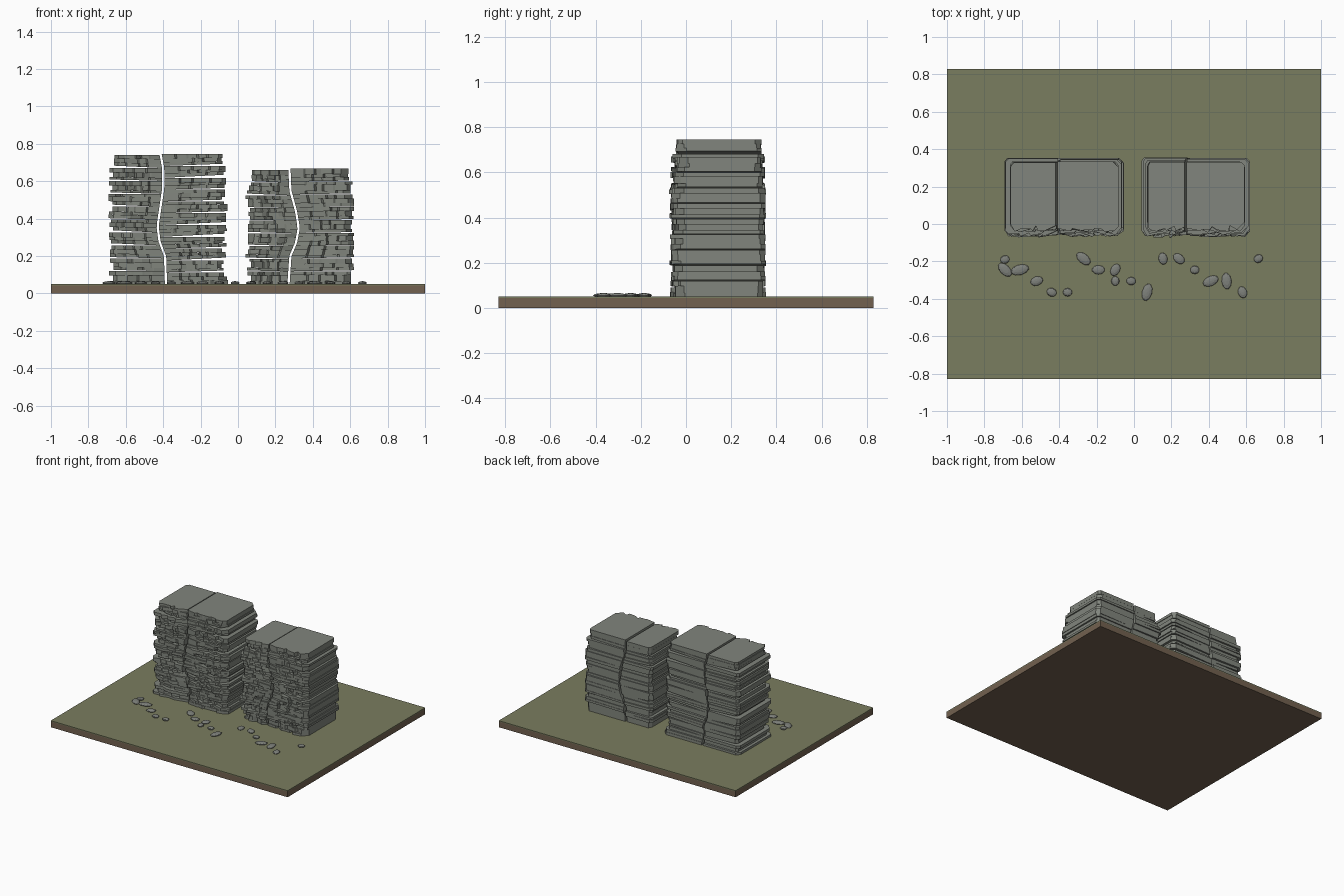
import bpy, bmesh, random
from mathutils import Matrix, Vector

random.seed(7)
if "Cube" in bpy.data.objects:
    bpy.data.objects.remove(bpy.data.objects["Cube"])


def material(name, colour):
    mat = bpy.data.materials.new(name)
    mat.use_nodes = True
    mat.diffuse_color = (*colour, 1)
    mat.node_tree.nodes["Principled BSDF"].inputs["Base Color"].default_value = (*colour, 1)
    return mat


stone = material("grey stone", (0.22, 0.235, 0.205))
pebble_grey = material("pebble grey", (0.21, 0.22, 0.20))
grass = material("olive grass", (0.195, 0.205, 0.115))
soil = material("brown soil", (0.17, 0.12, 0.08))


def finish(name, bm, mat):
    bmesh.ops.recalc_face_normals(bm, faces=bm.faces[:])
    mesh = bpy.data.meshes.new(name)
    bm.to_mesh(mesh)
    bm.free()
    mesh.materials.append(mat)
    obj = bpy.data.objects.new(name, mesh)
    bpy.context.collection.objects.link(obj)
    return obj


def box(name, size, z0, z1, mat):
    bm = bmesh.new()
    bmesh.ops.create_cube(bm, size=1)
    bmesh.ops.scale(bm, vec=(size[0], size[1], z1 - z0), verts=bm.verts[:])
    bmesh.ops.translate(bm, vec=(0, 0, (z0 + z1) / 2), verts=bm.verts[:])
    return finish(name, bm, mat)


# Ground plate
GROUND = 0.05
box("soil_base", (2, 1.66), 0, 0.043, soil)
box("grass_top", (2, 1.66), 0.043, GROUND, grass)


def crack_x(path, z):
    """Position of the vertical crack at a given height."""
    for (za, xa), (zb, xb) in zip(path, path[1:]):
        if z <= zb:
            return xa + (xb - xa) * (z - za) / (zb - za)
    return path[-1][1]


def slab_outline(inset, front, back):
    """Slab plan as (inner-to-outer fraction, y), with a broken front edge."""
    cut = random.uniform(0.015, 0.03)
    nose = random.uniform(0.02, 0.05)
    pts = [(0, back), (1 - cut * 3, back), (1, back - cut),
           (1, front + nose + 0.01), (1 - nose * 3, front + random.uniform(0, 0.02))]
    count = random.randint(3, 4)
    for i in range(count):
        u = 0.78 - 0.66 * (i + random.uniform(0, 0.4)) / count
        tooth = random.uniform(0, 0.035)
        pts.append((u, front + tooth))
        pts.append((u - 0.035, front + random.uniform(0, 0.02)))
    pts.append((0, front + random.uniform(0.005, 0.035)))
    return pts


def rock_block(name, side, outer, path, top, layers, wedge_max):
    """Half a stack: wedge-gapped layers, each split into thin strata."""
    bm = bmesh.new()
    pitch = (top - GROUND) / layers
    for layer in range(layers):
        base = GROUND + layer * pitch
        wedge = random.uniform(0.5, 1) * wedge_max if layer else 0
        bulge = random.uniform(0, 0.014)
        if layer == layers - 1:
            bulge = 0.03
        cuts = [0, random.uniform(0.22, 0.36), random.uniform(0.55, 0.75), 1]
        for lo, hi in zip(cuts, cuts[1:]):
            inset = bulge + random.choice((0, 0.004, 0.012, 0.022))
            if layer == layers - 1:
                inset = bulge + random.uniform(0, 0.006)
            outline = slab_outline(inset, -0.075 + inset * 0.9, 0.355 - inset * 0.7)
            edge = outer - side * inset
            rings = []
            for level in (lo, hi):
                ring = []
                for u, y in outline:
                    z = base + pitch * level
                    inner = crack_x(path, z) + side * 0.006
                    # Outer ends are thinner, leaving a wedge of daylight
                    z += wedge * u * (1 - level)
                    x = inner + (edge - inner) * u
                    ring.append(bm.verts.new((x, y, z)))
                rings.append(ring)
            bottom, upper = rings
            bm.faces.new(bottom)
            bm.faces.new(upper)
            for i in range(len(bottom)):
                j = (i + 1) % len(bottom)
                bm.faces.new((bottom[i], bottom[j], upper[j], upper[i]))
    return finish(name, bm, stone)


# Two stacks, each split by a winding crack
left_path = [(0.05, -0.385), (0.2, -0.39), (0.28, -0.42), (0.36, -0.43),
             (0.46, -0.415), (0.56, -0.40), (0.67, -0.40), (0.75, -0.415)]
right_path = [(0.05, 0.27), (0.2, 0.28), (0.27, 0.31), (0.35, 0.325),
              (0.44, 0.31), (0.55, 0.28), (0.67, 0.275)]
rock_block("tall_stack_outer_block", -1, -0.695, left_path, 0.74, 10, 0.013)
rock_block("tall_stack_inner_block", 1, -0.052, left_path, 0.745, 11, 0.018)
rock_block("short_stack_inner_block", -1, 0.04, right_path, 0.66, 9, 0.01)
rock_block("short_stack_outer_block", 1, 0.625, right_path, 0.667, 9, 0.007)

# Scattered pebbles: x, y, length, angle in degrees
pebbles = [
    (-0.69, -0.19, 0.05, 20), (-0.69, -0.245, 0.09, -45), (-0.61, -0.245, 0.1, 15),
    (-0.52, -0.305, 0.07, 20), (-0.44, -0.365, 0.055, -20), (-0.355, -0.365, 0.05, 0),
    (-0.27, -0.185, 0.09, -40), (-0.19, -0.245, 0.07, 0), (-0.1, -0.245, 0.07, 60),
    (-0.1, -0.305, 0.05, 90), (-0.015, -0.305, 0.05, 0), (0.07, -0.365, 0.095, 75),
    (0.155, -0.185, 0.065, 100), (0.24, -0.185, 0.07, -40), (0.325, -0.245, 0.05, 0),
    (0.41, -0.305, 0.09, 25), (0.495, -0.305, 0.09, 95), (0.58, -0.365, 0.065, 110),
    (0.665, -0.185, 0.05, 30),
]
for n, (x, y, length, angle) in enumerate(pebbles, 1):
    bm = bmesh.new()
    bmesh.ops.create_uvsphere(bm, u_segments=10, v_segments=6, radius=0.5)
    width = min(length, 0.035 + length * 0.2)
    bmesh.ops.scale(bm, vec=(length, width, 0.02), verts=bm.verts[:])
    turn = Matrix.Rotation(angle * 3.14159 / 180, 3, "Z")
    bmesh.ops.rotate(bm, cent=(0, 0, 0), matrix=turn, verts=bm.verts[:])
    bmesh.ops.translate(bm, vec=Vector((x, y, GROUND + 0.006)), verts=bm.verts[:])
    finish(f"pebble_{n}", bm, pebble_grey)
